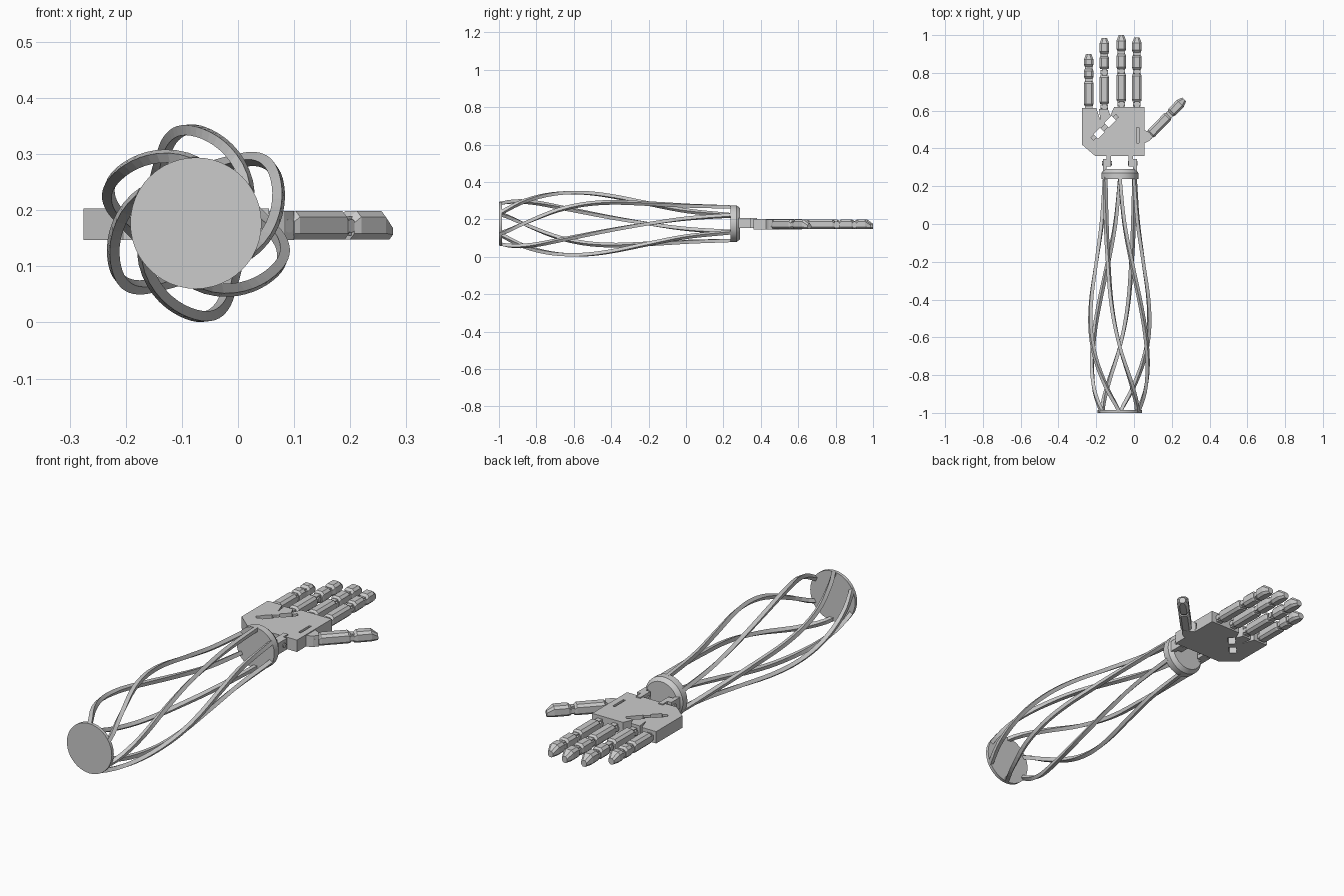
import bpy, bmesh
from math import radians, cos, sin, pi
from mathutils import Vector, Matrix

if "Cube" in bpy.data.objects:
    bpy.data.objects.remove(bpy.data.objects["Cube"])

AX, AZ = -0.075, 0.177          # forearm axis
Z0, Z1 = 0.147, 0.203           # hand bottom / top


def make(name, bm):
    bmesh.ops.recalc_face_normals(bm, faces=bm.faces)
    me = bpy.data.meshes.new(name)
    bm.to_mesh(me)
    bm.free()
    ob = bpy.data.objects.new(name, me)
    bpy.context.collection.objects.link(ob)
    return ob


def loft(bm, rings):
    """Skin a list of equal-length point rings and cap both ends."""
    vs = [[bm.verts.new(p) for p in r] for r in rings]
    n = len(rings[0])
    for a, b in zip(vs, vs[1:]):
        for i in range(n):
            bm.faces.new((a[i], a[(i + 1) % n], b[(i + 1) % n], b[i]))
    bm.faces.new(vs[0])
    bm.faces.new(vs[-1])


def box(bm, x0, x1, y0, y1, z0, z1):
    loft(bm, [[(x0, y, z0), (x1, y, z0), (x1, y, z1), (x0, y, z1)] for y in (y0, y1)])


def disc(name, stations, n=48):
    bm = bmesh.new()
    loft(bm, [[(AX + r * cos(2 * pi * i / n), y, AZ + r * sin(2 * pi * i / n))
               for i in range(n)] for y, r in stations])
    ob = make(name, bm)
    for p in ob.data.polygons:
        p.use_smooth = len(p.vertices) == 4
    ob.data.set_sharp_from_angle(angle=radians(25))
    return ob


def pin(bm, x, y, z, r, length):
    m = Matrix.Translation((x, y, z)) @ Matrix.Rotation(pi / 2, 4, 'Y')
    bmesh.ops.create_cone(bm, cap_ends=True, segments=12, radius1=r, radius2=r,
                          depth=length, matrix=m)


def smooth_lookup(table, t):
    """Catmull-Rom style lookup in a small (position, value) table."""
    for i in range(len(table) - 1):
        (a, va), (b, vb) = table[i], table[i + 1]
        if t <= b + 1e-9:
            def slope(k):
                lo, hi = table[max(k - 1, 0)], table[min(k + 1, len(table) - 1)]
                return (hi[1] - lo[1]) / (hi[0] - lo[0])
            h = b - a
            u = (t - a) / h
            return ((2*u**3 - 3*u**2 + 1) * va + (u**3 - 2*u**2 + u) * h * slope(i)
                    + (3*u**2 - 2*u**3) * vb + (u**3 - u**2) * h * slope(i + 1))
    return table[-1][1]


# Elbow plate and wrist ring
disc("elbow_plate", [(-1, 0.117), (-0.985, 0.117)])
disc("wrist_plate", [(0.237, 0.098), (0.27, 0.098), (0.29, 0.083)])

# Six twisted, bulging forearm rods with a square section
RADIUS = [(-1, .107), (-.87, .137), (-.7, .161), (-.55, .167), (-.4, .155),
          (-.2, .124), (0, .1), (.25, .089)]
ANGLE = [(-1, 30), (-.87, 60), (-.65, 90), (-.2, 120), (.03, 138), (.25, 150)]
N, H = 36, 0.009


def rod_point(y, k):
    a = radians(smooth_lookup(ANGLE, y) + 60 * k)
    r = smooth_lookup(RADIUS, y)
    return Vector((AX + r * cos(a), y, AZ + r * sin(a))), Vector((cos(a), 0, sin(a)))


for k in range(6):
    rings = []
    for i in range(N + 1):
        y = -0.992 + 1.24 * i / N
        p, out = rod_point(y, k)
        tan = (rod_point(min(y + .005, .25), k)[0] - rod_point(y - .005, k)[0]).normalized()
        out = (out - tan * out.dot(tan)).normalized()
        side = tan.cross(out)
        rings.append([p + out * H * a + side * H * b
                      for a, b in ((1, 1), (1, -1), (-1, -1), (-1, 1))])
    bm = bmesh.new()
    loft(bm, rings)
    make("forearm_rod_%d" % (k + 1), bm)

# Wrist hinges: ring lugs beside palm tongues, with pins
bm = bmesh.new()
for s in (-1, 1):
    for lo, hi, y0, y1 in ((.07, .09, .28, .345), (.047, .07, .305, .38)):
        xs = sorted((AX + s * lo, AX + s * hi))
        box(bm, xs[0], xs[1], y0, y1, .155, .208)
    pin(bm, AX + s * .068, .322, .183, .011, .052)
make("wrist_hinges", bm)

# Palm: one outline with notches between the outer finger bases
OUTLINE = [(-.275, .42), (-.205, .36), (.055, .36), (.055, .62), (-.105, .62),
           (-.125, .575), (-.138, .608), (-.185, .608), (-.178, .55), (-.2, .615), (-.275, .615)]
bm = bmesh.new()
loft(bm, [[(x, y, z) for x, y in OUTLINE] for z in (Z0, Z1)])
palm = make("palm", bm)


def cut(name, x, y, z, size, angle):
    bm = bmesh.new()
    bmesh.ops.create_cube(bm, size=1, matrix=Matrix.Translation((x, y, z))
                          @ Matrix.Rotation(radians(angle), 4, 'Z')
                          @ Matrix.Diagonal((*size, 1)))
    ob = make(name, bm)
    ob.hide_render = True
    ob.hide_set(True)
    m = palm.modifiers.new(name, 'BOOLEAN')
    m.operation, m.solver, m.object = 'DIFFERENCE', 'EXACT', ob


cut("palm_window_a", -.127, .542, .175, (.055, .034, .2), 45)
cut("palm_window_b", -.185, .48, .175, (.05, .034, .2), 45)
cut("palm_groove", -.155, .512, .2, (.18, .02, .035), 43)
cut("thumb_slot", .02, .47, .2, (.012, .08, .04), 0)
cut("thumb_side_slot", .05, .485, .175, (.03, .05, .03), 0)

# Fingers: chamfered segments joined by narrow tongues with pins
W, ZH = 0.0255, 0.199


def ring(x, y, w, z0, z1, c=0.011):
    c = min(c, w * .6, (z1 - z0) * .35)
    return [(x - w + c, y, z0), (x + w - c, y, z0), (x + w, y, z0 + c), (x + w, y, z1 - c),
            (x + w - c, y, z1), (x - w + c, y, z1), (x - w, y, z1 - c), (x - w, y, z0 + c)]


def finger(name, x, root, segs):
    """segs: (start, end) of each phalanx, the last one is the tapered tip."""
    bm = bmesh.new()
    prev = root
    for i, (a, b) in enumerate(segs):
        box(bm, x - .013, x + .013, prev - .015, a + .015, Z0 + .008, ZH - .01)
        pin(bm, x, (prev + a) / 2, .172, .012, .04)
        z0 = Z0 + .001
        if i == len(segs) - 1:
            loft(bm, [ring(x, a, W * .8, z0, ZH - .01), ring(x, a + .012, W, z0, ZH),
                      ring(x, b - .03, W, z0, ZH), ring(x, b, W * .55, z0, ZH - .022)])
        else:
            loft(bm, [ring(x, a, W * .85, z0, ZH - .008), ring(x, a + .01, W, z0, ZH),
                      ring(x, b - .01, W, z0, ZH), ring(x, b, W * .85, z0, ZH - .008)])
        prev = b
    return make(name, bm)


finger("little_finger", -.24, .61, [(.625, .755), (.77, .82), (.832, .9)])
finger("ring_finger", -.157, .605, [(.635, .785), (.82, .888), (.9, .985)])
finger("middle_finger", -.067, .62, [(.648, .797), (.82, .9), (.915, 1.0)])
finger("index_finger", .015, .62, [(.648, .793), (.818, .893), (.908, .988)])

# Thumb points out diagonally from a wedge on the palm's side
thumb = finger("thumb", 0, .0, [(.025, .165), (.18, .285)])
thumb.matrix_world = Matrix.Translation((.068, .455, 0)) @ Matrix.Rotation(radians(-44), 4, 'Z')
bm = bmesh.new()
loft(bm, [[(.05, .425, z), (.082, .44, z), (.1, .462, z), (.08, .485, z), (.05, .5, z)]
          for z in (Z0, ZH)])
make("thumb_base", bm)
